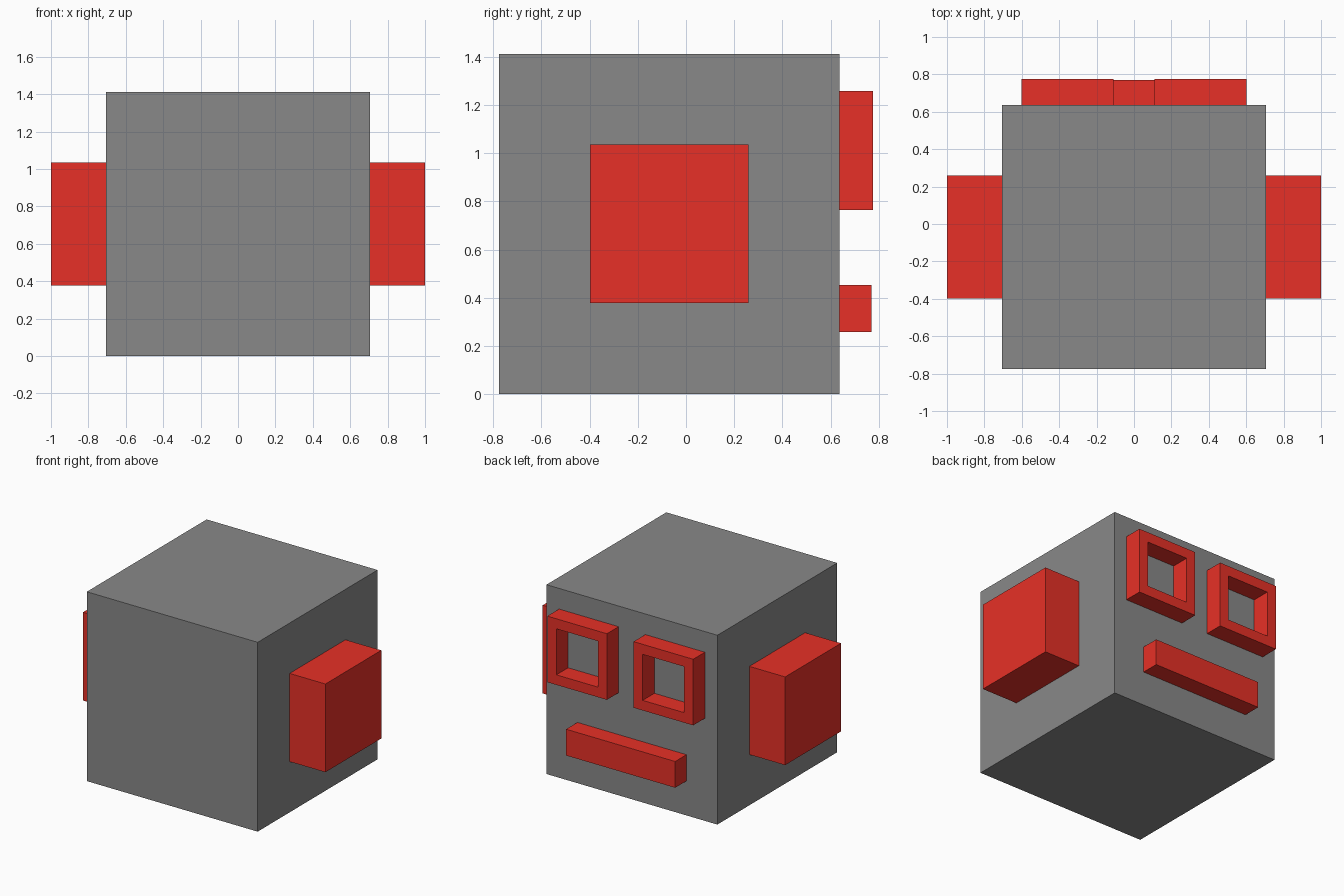
import bpy, bmesh
from mathutils import Vector

if "Cube" in bpy.data.objects:
    bpy.data.objects.remove(bpy.data.objects["Cube"])


def material(name, color):
    m = bpy.data.materials.new(name)
    m.diffuse_color = color
    m.use_nodes = True
    m.node_tree.nodes["Principled BSDF"].inputs["Base Color"].default_value = m.diffuse_color
    return m


red = material("red", (0.8, 0.03, 0.02, 1))
dark_grey = material("dark_grey", (0.25, 0.25, 0.25, 1))


def box(name, lo, hi, mat, frame=0.0):
    """Box between two corners; frame > 0 cuts a square hole through along y."""
    lo, hi = Vector(lo), Vector(hi)
    bm = bmesh.new()
    bmesh.ops.create_cube(bm, size=1)
    bmesh.ops.scale(bm, vec=hi - lo, verts=bm.verts)
    if frame:
        ends = [f for f in bm.faces if abs(f.normal.y) > 0.9]
        bmesh.ops.inset_individual(bm, faces=ends, thickness=frame, use_even_offset=True)
        rims = [e for f in ends for e in f.edges]
        bmesh.ops.delete(bm, geom=ends, context='FACES_ONLY')
        bmesh.ops.bridge_loops(bm, edges=rims)
        bmesh.ops.recalc_face_normals(bm, faces=bm.faces)
    me = bpy.data.meshes.new(name)
    bm.to_mesh(me)
    bm.free()
    me.materials.append(mat)
    ob = bpy.data.objects.new(name, me)
    ob.location = (lo + hi) / 2
    bpy.context.collection.objects.link(ob)
    return ob


# Cube head
box("head", (-0.705, -0.775, 0), (0.705, 0.637, 1.412), dark_grey)

# Ears and square-ring eyes, one per side
for side, s in (("left", -1), ("right", 1)):
    x0, x1 = sorted((s * 0.70, s * 1.0))
    box(side + "_ear", (x0, -0.398, 0.378), (x1, 0.26, 1.036), red)
    x0, x1 = sorted((s * 0.11, s * 0.602))
    box(side + "_eye", (x0, 0.63, 0.765), (x1, 0.775, 1.258), red, frame=0.075)

# Mouth bar
box("mouth", (-0.45, 0.63, 0.257), (0.45, 0.77, 0.453), red)
